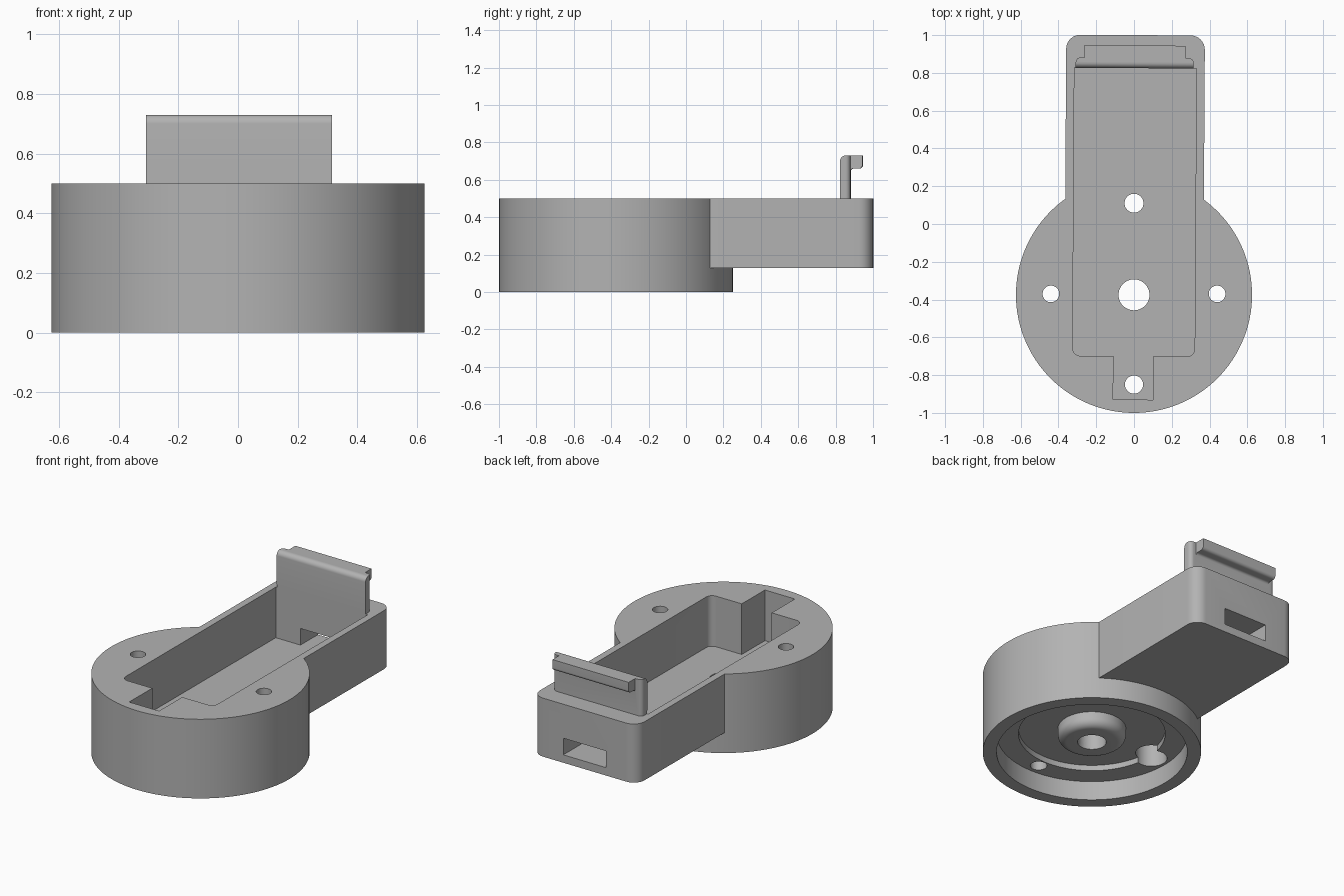
import bpy, bmesh, math
from mathutils import Matrix, Vector

cube = bpy.data.objects.get("Cube")
if cube:
    bpy.data.objects.remove(cube, do_unlink=True)

grey = bpy.data.materials.new("matte grey")
grey.use_nodes = True
COLOUR = (0.45, 0.45, 0.45, 1)
grey.diffuse_color = COLOUR
grey.node_tree.nodes["Principled BSDF"].inputs["Base Color"].default_value = COLOUR

CY = -0.375                                     # centre of the round base
SKEW = (Matrix.Translation((0, CY, 0)) @ Matrix.Rotation(math.radians(-0.35), 4, 'Z')
        @ Matrix.Translation((0, -CY, 0)))      # the arm sits slightly turned


def finish(name, bm):
    bmesh.ops.recalc_face_normals(bm, faces=bm.faces)
    mesh = bpy.data.meshes.new(name)
    bm.to_mesh(mesh)
    bm.free()
    mesh.materials.append(grey)
    obj = bpy.data.objects.new(name, mesh)
    bpy.context.collection.objects.link(obj)
    return obj


def cylinder(name, x, y, r, z0, z1, sides=48):
    bm = bmesh.new()
    bmesh.ops.create_cone(bm, cap_ends=True, segments=sides, radius1=r, radius2=r, depth=z1 - z0,
                          matrix=Matrix.Translation((x, y, (z0 + z1) / 2)))
    return finish(name, bm)


def box(name, x, y, z, radius=0, rounded=lambda v: True, turn=True):
    """Box from (low, high) ranges; chosen upright edges are rounded."""
    bm = bmesh.new()
    bmesh.ops.create_cube(bm, size=1)
    for v in bm.verts:
        v.co = [r[0] if c < 0 else r[1] for c, r in zip(v.co, (x, y, z))]
    if radius:
        edges = [e for e in bm.edges if abs(e.verts[0].co.z - e.verts[1].co.z) > 0.01
                 and rounded(e.verts[0].co)]
        bmesh.ops.bevel(bm, geom=edges, offset=radius, segments=8, profile=0.5, affect='EDGES')
    if turn:
        bm.transform(SKEW)
    return finish(name, bm)


def extrude_x(name, profile, x0, x1):
    bm = bmesh.new()
    face = bm.faces.new([bm.verts.new((x0, y, z)) for y, z in profile])
    new = bmesh.ops.extrude_face_region(bm, geom=[face])["geom"]
    bmesh.ops.translate(bm, vec=(x1 - x0, 0, 0),
                        verts=[g for g in new if isinstance(g, bmesh.types.BMVert)])
    bm.transform(SKEW)
    return finish(name, bm)


def lathe(name, profile, sides=96):
    bm = bmesh.new()
    verts = [bm.verts.new((r, CY, z)) for r, z in profile]
    edges = [bm.edges.new(pair) for pair in zip(verts, verts[1:])]
    bmesh.ops.spin(bm, geom=verts + edges, cent=(0, CY, 0), axis=(0, 0, 1),
                   angle=2 * math.pi, steps=sides)
    bmesh.ops.remove_doubles(bm, verts=bm.verts, dist=0.0005)
    return finish(name, bm)


def arc(cy, cz, r, a0, a1, n=8):
    angles = [math.radians(a0 + (a1 - a0) * i / n) for i in range(n + 1)]
    return [(cy + r * math.cos(a), cz + r * math.sin(a)) for a in angles]


def combine(target, tool, operation):
    mod = target.modifiers.new(operation, 'BOOLEAN')
    mod.operation, mod.solver, mod.object = operation, 'EXACT', tool
    bpy.context.view_layer.objects.active = target
    bpy.ops.object.modifier_apply(modifier=mod.name)
    bpy.data.objects.remove(tool, do_unlink=True)


# Round base joined to the rectangular arm
body = cylinder("housing", 0, CY, 0.625, 0, 0.5, 128)
combine(body, box("arm", (-0.367, 0.367), (-0.2, 1), (0.13, 0.5), 0.075, lambda v: v.y > 0), 'UNION')

# Upright latch plate with its outward hook
plate = box("latch_plate", (-0.316, 0.308), (0.825, 0.88), (0.45, 0.73), 0.025, lambda v: v.y > 0.85)
hook = extrude_x("latch_hook", [(0.86, 0.73), (0.945, 0.73)] + arc(0.925, 0.68, 0.02, 0, -90)
                 + arc(0.895, 0.645, 0.015, 90, 180) + [(0.86, 0.63)], -0.27, 0.265)
combine(plate, hook, 'UNION')
# Rounded inner top edge of the plate
trim = extrude_x("edge_trim", [(0.82, 0.74), (0.82, 0.7)] + arc(0.855, 0.7, 0.03, 180, 90)
                 + [(0.855, 0.74)], -0.4, 0.4)
combine(plate, trim, 'DIFFERENCE')
combine(body, plate, 'UNION')

# Battery pocket, front notch and cable window
FLOOR = 0.18
cutters = [
    box("pocket", (-0.323, 0.323), (-0.7, 0.826), (FLOOR, 0.52), 0.04, lambda v: v.y < 0),
    box("notch", (-0.107, 0.103), (-0.93, -0.6), (FLOOR, 0.52)),
    box("window", (-0.15, 0.15), (0.7, 1.1), (FLOOR, 0.285)),
    # Stepped underside recess that leaves a rounded central boss
    lathe("underside", [(0, -0.05), (0.546, -0.05), (0.546, 0.12), (0.42, 0.12), (0.42, 0.155),
                        (0.195, 0.155)] + arc(0.145, 0.116, 0.05, 0, -90) + [(0, 0.066)]),
    # Through holes
    cylinder("centre_hole", 0, CY, 0.082, -0.1, 0.6),
    cylinder("back_hole", 0, 0.11, 0.05, -0.1, 0.6),
    cylinder("front_hole", 0, -0.85, 0.048, -0.1, 0.6),
]
for side in (-1, 1):
    cutters.append(cylinder("side_hole", side * 0.44, -0.37, 0.044, -0.1, 0.6))
    cutters.append(cylinder("side_counterbore", side * 0.44, -0.37, 0.09, -0.1, 0.38))
for tool in cutters:
    combine(body, tool, 'DIFFERENCE')

# Keep one material slot and smooth the curved walls
body.data.materials.clear()
body.data.materials.append(grey)
for p in body.data.polygons:
    p.material_index = 0
bpy.ops.object.select_all(action='DESELECT')
body.select_set(True)
bpy.context.view_layer.objects.active = body
bpy.ops.object.shade_smooth_by_angle(angle=math.radians(30))
